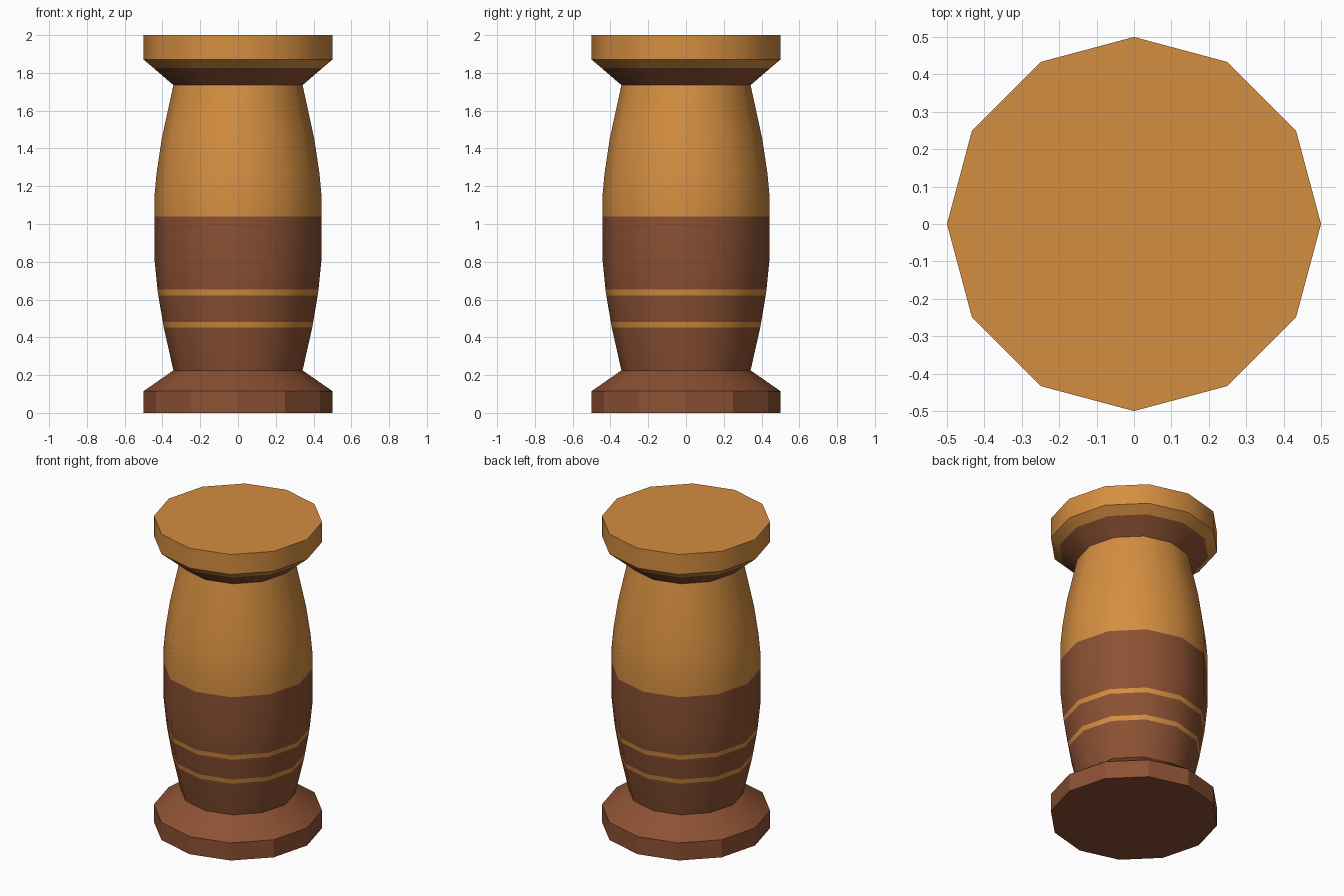
import bpy, bmesh, math

if "Cube" in bpy.data.objects:
    bpy.data.objects.remove(bpy.data.objects["Cube"])

SIDES = 12


def material(name, rgb):
    m = bpy.data.materials.new(name)
    lin = [(c / 255 / 12.92) if c < 10 else ((c / 255 + 0.055) / 1.055) ** 2.4 for c in rgb]
    m.diffuse_color = (*lin, 1)
    m.use_nodes = True
    m.node_tree.nodes["Principled BSDF"].inputs["Base Color"].default_value = m.diffuse_color
    return m


TAN, BROWN = 0, 1
MATS = [material("tan wood", (212, 142, 64)), material("dark brown wood", (140, 81, 51))]


def lathe(name, profile, colour_rule, angle):
    """Turn a (radius, z) profile into a 12-sided part; radius 0 makes a flat lid."""
    bm = bmesh.new()
    rings = []
    for r, z in profile:
        rings.append([bm.verts.new((r * math.cos(2 * math.pi * i / SIDES),
                                    r * math.sin(2 * math.pi * i / SIDES), z))
                      for i in range(SIDES)] if r else None)
    for a, b in zip(rings, rings[1:]):
        if a is None:
            bm.faces.new(b[::-1])
        elif b is None:
            bm.faces.new(a)
        else:
            for i in range(SIDES):
                j = (i + 1) % SIDES
                bm.faces.new((a[i], a[j], b[j], b[i]))
    for f in bm.faces:
        f.material_index = colour_rule(f.calc_center_median().z)
    me = bpy.data.meshes.new(name)
    bm.to_mesh(me)
    bm.free()
    for m in MATS:
        me.materials.append(m)
    ob = bpy.data.objects.new(name, me)
    bpy.context.collection.objects.link(ob)
    bpy.ops.object.select_all(action='DESELECT')
    ob.select_set(True)
    bpy.context.view_layer.objects.active = ob
    bpy.ops.object.shade_smooth_by_angle(angle=math.radians(angle))
    return ob


# Base foot with sloped shoulder
lathe("base", [(0, 0), (0.5, 0), (0.5, 0.115), (0.342, 0.225)], lambda z: BROWN, 29)


# Barrel: tan upper half, brown lower half with two tan stripes
def barrel_colour(z):
    stripe = 0.452 < z < 0.482 or 0.622 < z < 0.652
    return TAN if z > 1.04 or stripe else BROWN


lathe("barrel", [(0.342, 0.225), (0.393, 0.452), (0.398, 0.482), (0.422, 0.622),
                 (0.426, 0.652), (0.442, 0.81), (0.442, 1.04), (0.442, 1.15),
                 (0.431, 1.27), (0.404, 1.45), (0.342, 1.735)], barrel_colour, 40)

# Cap: brown underside ring, tan rim and top
lathe("cap", [(0.342, 1.735), (0.446, 1.825), (0.5, 1.87), (0.5, 2), (0, 2)],
      lambda z: BROWN if z < 1.825 else TAN, 35)
